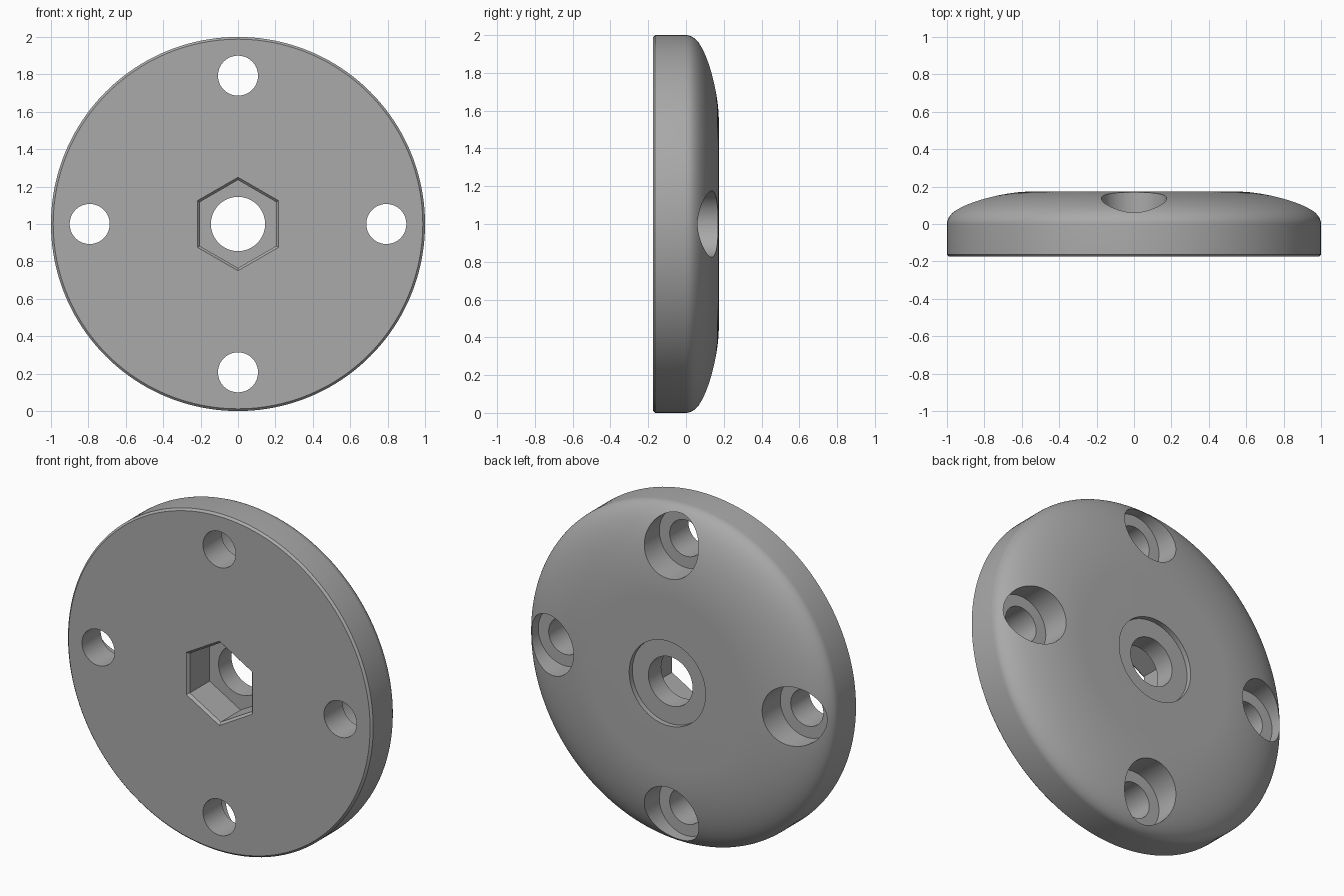
import bpy, bmesh
from math import sin, cos, pi, radians

if "Cube" in bpy.data.objects:
    bpy.data.objects.remove(bpy.data.objects["Cube"])

FRONT, BACK = -0.175, 0.175
BOLT_CIRCLE = 0.793

grey = bpy.data.materials.new("plain grey")
grey.use_nodes = True
colour = (0.4, 0.4, 0.4, 1)
grey.diffuse_color = colour
grey.node_tree.nodes["Principled BSDF"].inputs["Base Color"].default_value = colour


def lathe(name, profile, sides, x=0, z=1):
    """Closed solid turned around the y axis from (radius, y) points."""
    bm = bmesh.new()
    rings = []
    for r, y in profile:
        angles = [pi / 2 + 2 * pi * i / sides for i in range(sides)]
        rings.append([bm.verts.new((x + r * cos(a), y, z + r * sin(a))) for a in angles])
    for a, b in zip(rings, rings[1:]):
        for i in range(sides):
            j = (i + 1) % sides
            bm.faces.new((a[i], a[j], b[j], b[i]))
    bm.faces.new(rings[0])
    bm.faces.new(rings[-1])
    bmesh.ops.recalc_face_normals(bm, faces=bm.faces)
    mesh = bpy.data.meshes.new(name)
    bm.to_mesh(mesh)
    bm.free()
    mesh.materials.append(grey)
    obj = bpy.data.objects.new(name, mesh)
    bpy.context.collection.objects.link(obj)
    return obj


# Disc: chamfered front rim, straight side, elliptical dome to a flat back
steps = 24
dome = [(0.5 + 0.5 * cos(t), BACK * sin(t))
        for t in (pi / 2 * i / steps for i in range(steps + 1))]
disc = lathe("domed_disc", [(0.988, FRONT), (1, FRONT + 0.012)] + dome, 160)

# Centre: hexagonal nut pocket with chamfered mouth, through hole, back recess
cutters = [
    lathe("nut_pocket", [(0.265, FRONT - 0.015), (0.235, FRONT + 0.015), (0.235, 0.025)], 6),
    lathe("centre_hole", [(0.145, -0.3), (0.145, 0.3)], 64),
    lathe("back_recess", [(0.25, 0.145), (0.25, 0.3)], 80),
]

# Four counterbored screw holes
for k in range(4):
    x, z = BOLT_CIRCLE * cos(k * pi / 2), 1 + BOLT_CIRCLE * sin(k * pi / 2)
    profile = [(0.107, -0.3), (0.107, 0), (0.175, 0), (0.175, 0.3)]
    cutters.append(lathe("screw_hole", profile, 64, x, z))

for cutter in cutters:
    cutter.hide_render = True
    mod = disc.modifiers.new(cutter.name, "BOOLEAN")
    mod.operation = "DIFFERENCE"
    mod.solver = "EXACT"
    mod.object = cutter

# Bake the cuts and drop the cutters
graph = bpy.context.evaluated_depsgraph_get()
baked = bpy.data.meshes.new_from_object(disc.evaluated_get(graph))
disc.modifiers.clear()
disc.data = baked
for cutter in cutters:
    bpy.data.objects.remove(cutter)

bpy.ops.object.select_all(action="DESELECT")
disc.select_set(True)
bpy.context.view_layer.objects.active = disc
bpy.ops.object.shade_smooth_by_angle(angle=radians(30))
